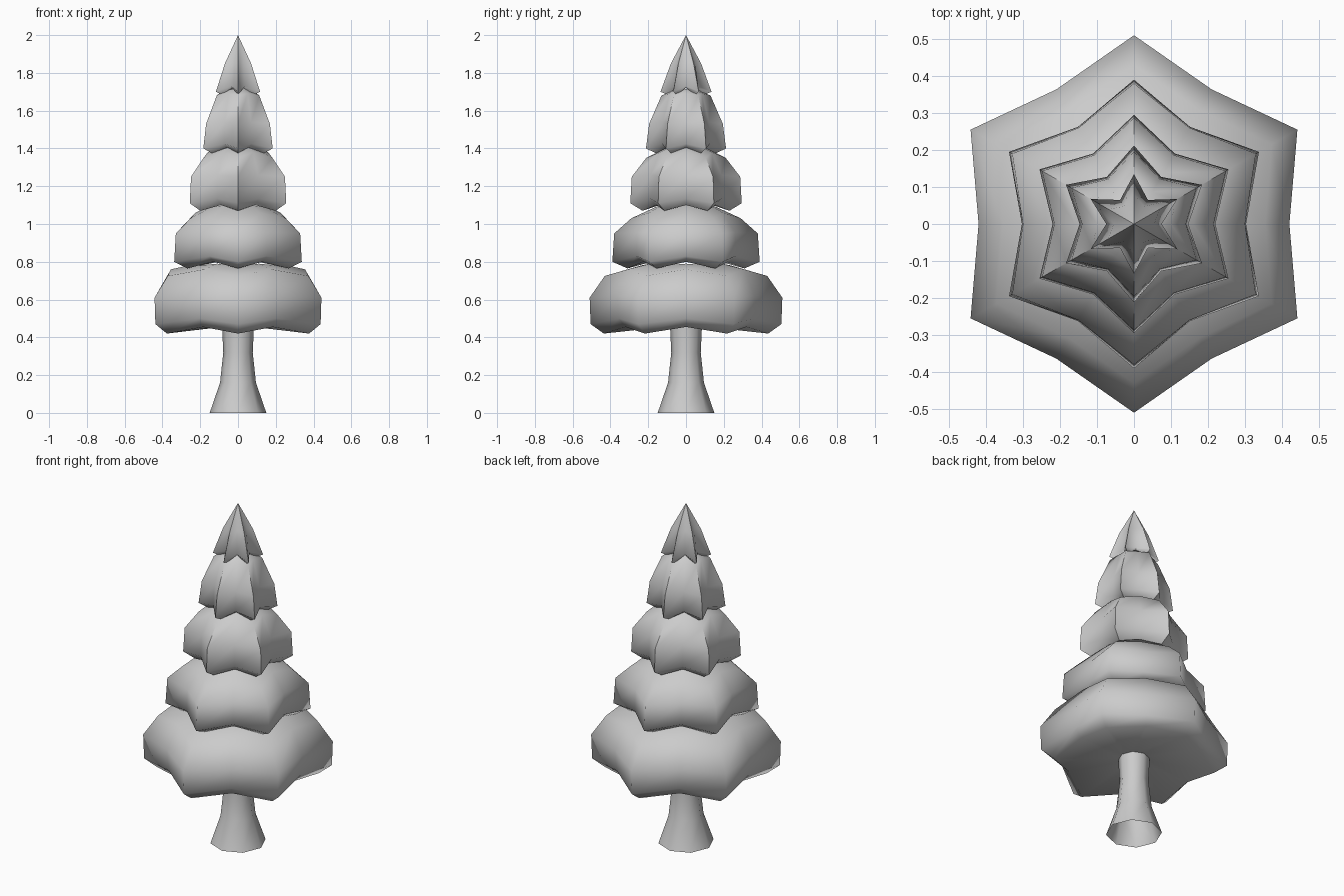
import bpy, bmesh
from math import pi, cos, sin, radians

if "Cube" in bpy.data.objects:
    bpy.data.objects.remove(bpy.data.objects["Cube"])


def finish(bm, name, angle):
    bmesh.ops.recalc_face_normals(bm, faces=bm.faces[:])
    me = bpy.data.meshes.new(name)
    bm.to_mesh(me)
    bm.free()
    ob = bpy.data.objects.new(name, me)
    bpy.context.collection.objects.link(ob)
    bpy.ops.object.select_all(action='DESELECT')
    ob.select_set(True)
    bpy.context.view_layer.objects.active = ob
    bpy.ops.object.shade_smooth_by_angle(angle=radians(angle))
    return ob


def loft(name, rings, n, angle, offset=0.0, apex=None):
    """Each ring: tip radius, tip z, valley radius, valley z (alternating)."""
    bm = bmesh.new()
    loops = []
    for rt, zt, rv, zv in rings:
        loop = []
        for i in range(n):
            a = pi / 2 + offset + 2 * pi * i / n
            r, z = (rt, zt) if i % 2 == 0 else (rv, zv)
            loop.append(bm.verts.new((r * cos(a), r * sin(a), z)))
        loops.append(loop)
    for lo, hi in zip(loops, loops[1:]):
        for i in range(n):
            j = (i + 1) % n
            bm.faces.new((lo[i], lo[j], hi[j], hi[i]))
    if apex is not None:
        top = bm.verts.new((0, 0, apex))
        for i in range(n):
            bm.faces.new((loops[-1][i], loops[-1][(i + 1) % n], top))
    return finish(bm, name, angle)


# Trunk, flared at an open base
profile = [(0.15, 0), (0.095, 0.16), (0.078, 0.32), (0.085, 0.47)]
loft("trunk", [(r, z, r, z) for r, z in profile], 8, 50)

# Foliage tiers: underside, lower lip, rim, widest ring, shoulder, top
tiers = [
    [(0.08, 0.46, 0.08, 0.46), (0.435, 0.42, 0.37, 0.455), (0.505, 0.47, 0.41, 0.50),
     (0.51, 0.61, 0.42, 0.62), (0.43, 0.725, 0.355, 0.76), (0.24, 0.78, 0.22, 0.79)],
    [(0.23, 0.80, 0.21, 0.80), (0.31, 0.765, 0.26, 0.80), (0.39, 0.80, 0.303, 0.83),
     (0.38, 0.95, 0.30, 0.955), (0.29, 1.03, 0.225, 1.06), (0.16, 1.09, 0.14, 1.10)],
    [(0.15, 1.11, 0.13, 1.11), (0.23, 1.07, 0.18, 1.10), (0.295, 1.11, 0.22, 1.135),
     (0.287, 1.25, 0.215, 1.26), (0.21, 1.35, 0.16, 1.38), (0.11, 1.40, 0.09, 1.41)],
    [(0.10, 1.41, 0.08, 1.41), (0.16, 1.375, 0.11, 1.405), (0.212, 1.40, 0.147, 1.425),
     (0.195, 1.53, 0.14, 1.54), (0.13, 1.68, 0.10, 1.69), (0.06, 1.71, 0.05, 1.715)],
    [(0.05, 1.72, 0.04, 1.72), (0.10, 1.685, 0.06, 1.72), (0.135, 1.70, 0.075, 1.73),
     (0.08, 1.85, 0.055, 1.86)],
]
for k, rings in enumerate(tiers):
    last = k == len(tiers) - 1
    loft(f"foliage_tier_{k + 1}", rings, 12, 60, apex=2.0 if last else None)
